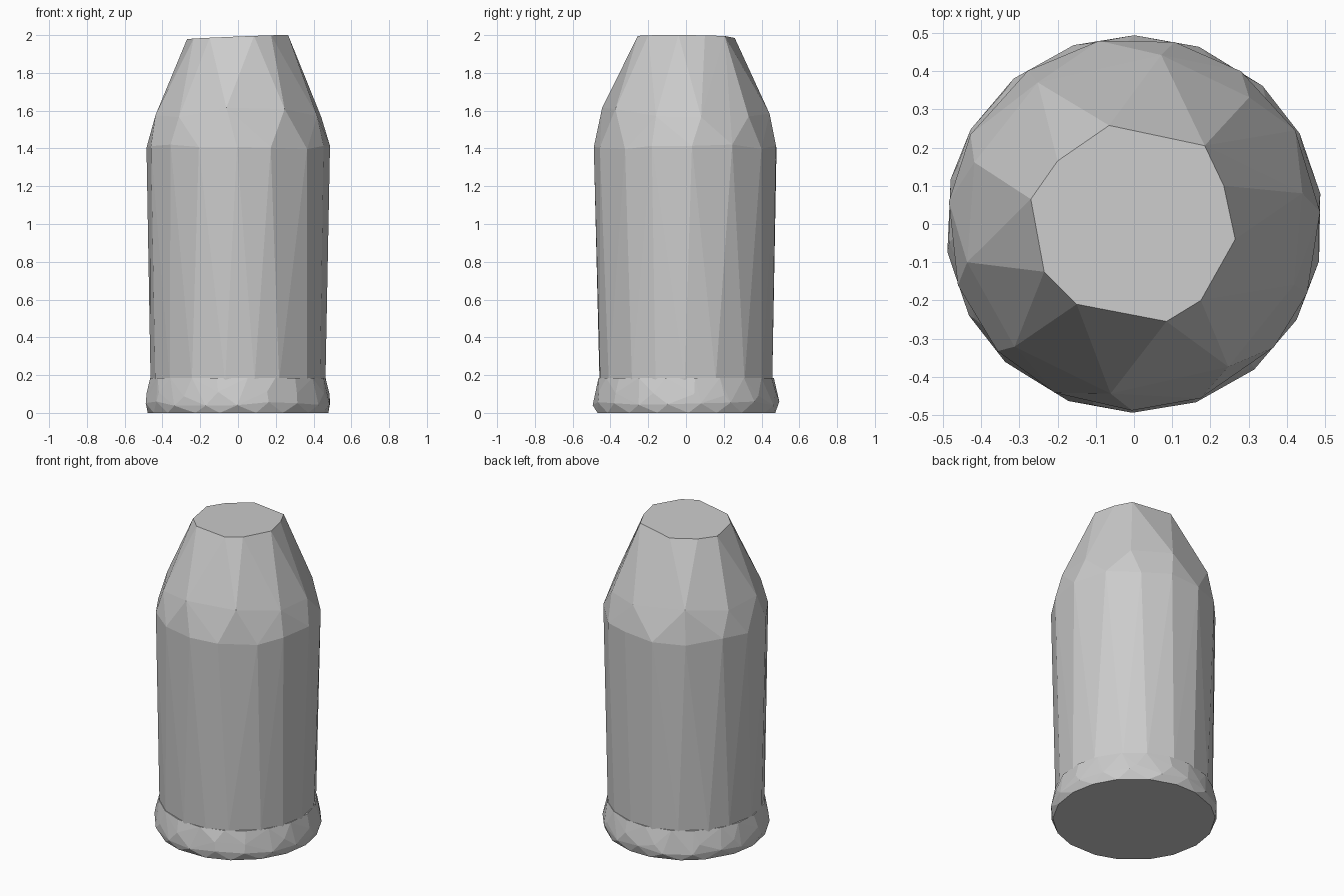
import bpy, bmesh, math, random
from mathutils import Vector

if "Cube" in bpy.data.objects:
    bpy.data.objects.remove(bpy.data.objects["Cube"], do_unlink=True)

random.seed(4)

grey = bpy.data.materials.new("plain grey")
grey.use_nodes = True
colour = (0.6, 0.6, 0.6, 1)
grey.diffuse_color = colour
grey.node_tree.nodes["Principled BSDF"].inputs["Base Color"].default_value = colour


def ring(count, radius, z, start=0.0, wobble=0.0, lift=0.0):
    """Slightly uneven ring of points, for a hand-hewn look."""
    points = []
    for i in range(count):
        a = math.tau * (i + start + random.uniform(-wobble, wobble)) / count
        points.append(Vector((radius * math.cos(a), radius * math.sin(a),
                              z + random.uniform(-lift, lift))))
    return points


def faceted_solid(name, points):
    """Convex flat-faced solid wrapped around the points."""
    bm = bmesh.new()
    for p in points:
        bm.verts.new(p)
    result = bmesh.ops.convex_hull(bm, input=bm.verts[:])
    unused = [g for g in result["geom_interior"] + result["geom_unused"]
              if isinstance(g, bmesh.types.BMVert) and g.is_valid]
    bmesh.ops.delete(bm, geom=list(set(unused)), context="VERTS")
    bmesh.ops.dissolve_limit(bm, angle_limit=0.01, verts=bm.verts[:], edges=bm.edges[:])
    bmesh.ops.recalc_face_normals(bm, faces=bm.faces[:])
    mesh = bpy.data.meshes.new(name)
    bm.to_mesh(mesh)
    bm.free()
    mesh.materials.append(grey)
    obj = bpy.data.objects.new(name, mesh)
    bpy.context.collection.objects.link(obj)
    return obj


# Uneven flat top of the body
top = [(-.065, .258), (.185, .205), (.235, .1), (.265, -.04), (.175, -.2),
       (.085, -.255), (-.15, -.21), (-.235, -.125), (-.27, .065), (-.2, .165)]
top_points = [Vector((x, y, 1.99 + 0.04 * x - 0.01 * y)) for x, y in top]

# Tapered body: narrow foot, wide shoulder, sloping neck
body = faceted_solid("body", top_points
                     + ring(10, 0.448, 1.59, 0.35, 0.12, 0.03)
                     + ring(15, 0.488, 1.41, 0.2, 0.12, 0.015)
                     + ring(18, 0.463, 0.17, 0.0, 0.1))

# Flared base band
base = faceted_solid("base_band",
                     ring(20, 0.466, 0.185, 0.3, 0.1)
                     + ring(14, 0.486, 0.10, 0.1, 0.15, 0.015)
                     + ring(18, 0.494, 0.05, 0.4, 0.1, 0.012)
                     + ring(18, 0.478, 0.0, 0.0, 0.1))
